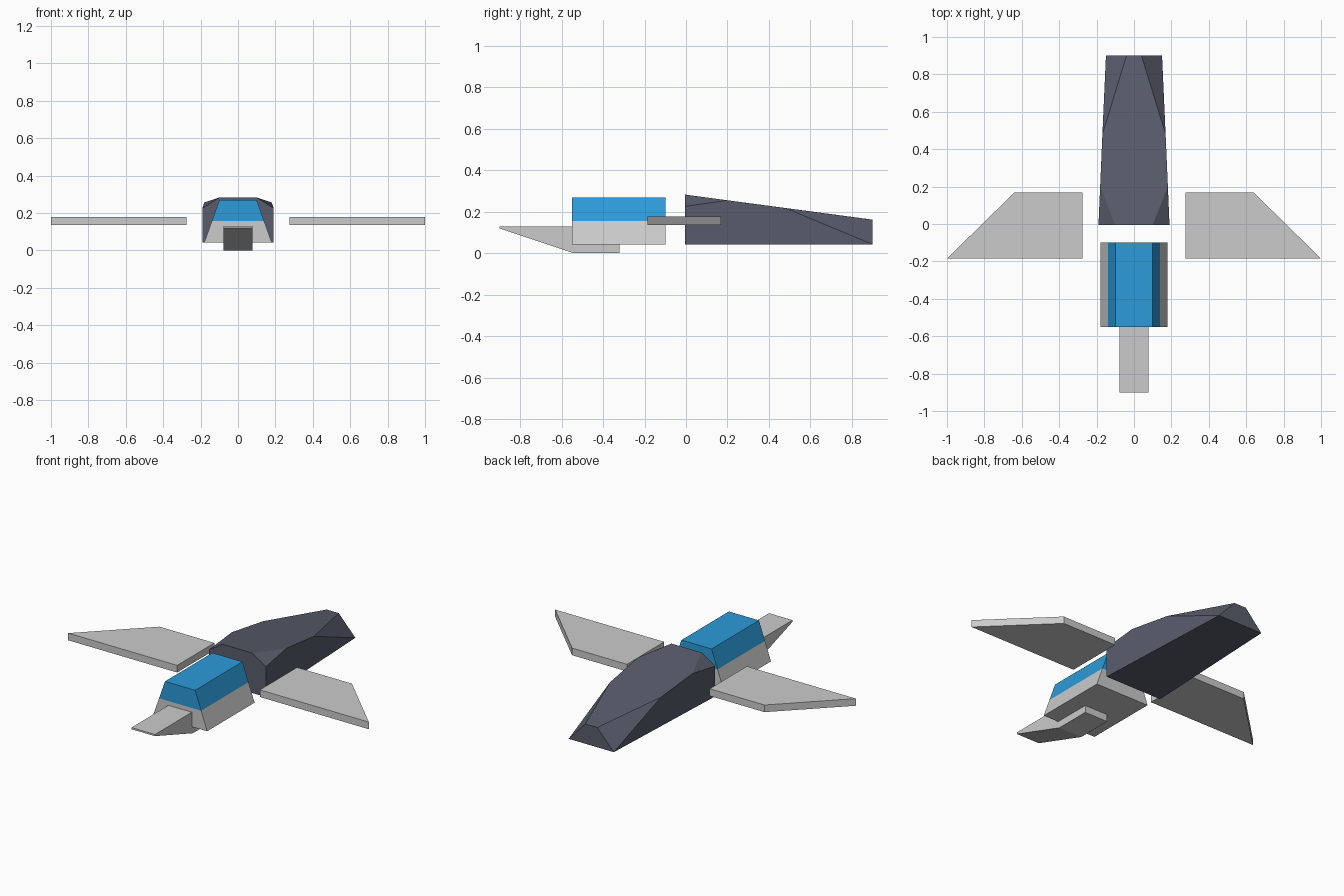
import bpy, bmesh

if "Cube" in bpy.data.objects:
    bpy.data.objects.remove(bpy.data.objects["Cube"])


def material(name, rgb):
    m = bpy.data.materials.new(name)
    m.diffuse_color = (*rgb, 1)
    m.use_nodes = True
    m.node_tree.nodes["Principled BSDF"].inputs["Base Color"].default_value = m.diffuse_color
    return m


dark = material("dark_slate", (0.10, 0.11, 0.15))
blue = material("blue", (0.025, 0.33, 0.70))


def finish(name, bm, mat=None):
    bmesh.ops.recalc_face_normals(bm, faces=bm.faces)
    me = bpy.data.meshes.new(name)
    bm.to_mesh(me)
    bm.free()
    ob = bpy.data.objects.new(name, me)
    bpy.context.collection.objects.link(ob)
    if mat:
        me.materials.append(mat)
    return ob


def prism(name, outline, shift, mat=None):
    """Extrude a closed outline of 3D points along a vector."""
    bm = bmesh.new()
    face = bm.faces.new([bm.verts.new(p) for p in outline])
    new = bmesh.ops.extrude_face_region(bm, geom=[face], use_keep_orig=True)["geom"]
    bmesh.ops.translate(bm, vec=shift, verts=[v for v in new if isinstance(v, bmesh.types.BMVert)])
    return finish(name, bm, mat)


def trapezoid(name, w0, z0, w1, z1, mat=None):
    """Body slab with sloping flanks."""
    y = -0.55
    outline = [(-w0, y, z0), (w0, y, z0), (w1, y, z1), (-w1, y, z1)]
    return prism(name, outline, (0, 0.45, 0), mat)


# Faceted hull: half of its corners, mirrored and wrapped in a convex skin
corners = [
    (0.19, -0.005, 0.043), (0.19, -0.005, 0.226), (0.10, -0.005, 0.283),
    (0.181, 0.20, 0.2554), (0.169, 0.48, 0.2177),
    (0.15, 0.90, 0.043), (0.04, 0.90, 0.162),
]
bm = bmesh.new()
for x, y, z in corners:
    for s in (-1, 1):
        bm.verts.new((s * x, y, z))
bmesh.ops.convex_hull(bm, input=bm.verts)
bmesh.ops.dissolve_limit(bm, angle_limit=0.03, verts=bm.verts, edges=bm.edges)
finish("hull", bm, dark)

# Cabin: grey base with blue upper half
trapezoid("cabin_base", 0.18, 0.043, 0.14, 0.156)
trapezoid("cabin_top", 0.14, 0.156, 0.10, 0.268, blue)

# Wedge-shaped nose running under the cabin
profile = [(-0.90, 0.12), (-0.54, 0.0), (-0.32, 0.0), (-0.32, 0.13), (-0.90, 0.13)]
prism("nose", [(-0.078, y, z) for y, z in profile], (0.156, 0, 0))

# Pair of swept wings
plan = [(0.275, -0.185), (1.0, -0.185), (0.64, 0.168), (0.275, 0.168)]
for side, s in (("left", -1), ("right", 1)):
    prism(side + "_wing", [(s * x, y, 0.135) for x, y in plan], (0, 0, 0.043))
